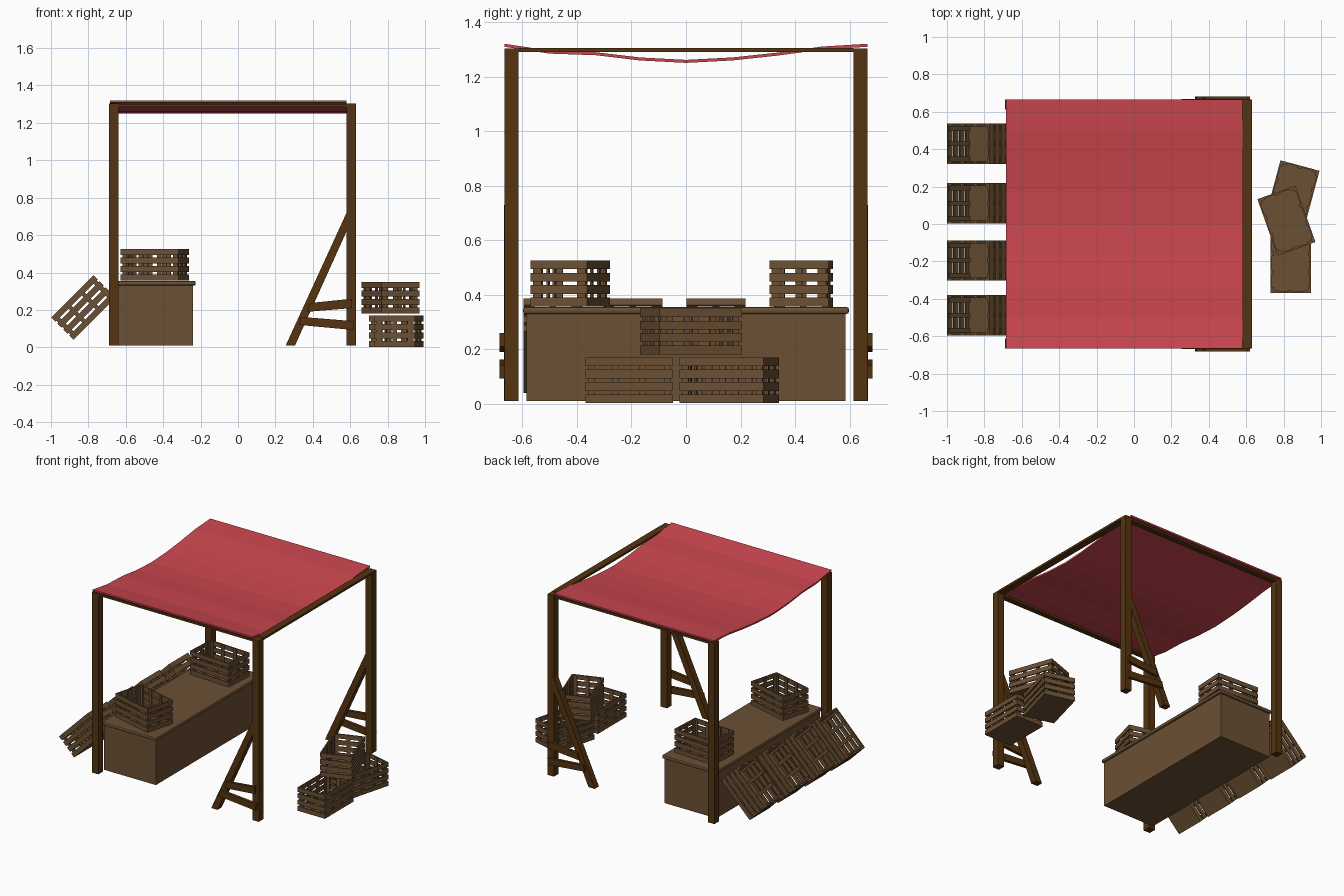
import bpy, bmesh
from math import radians
from mathutils import Matrix, Vector

if "Cube" in bpy.data.objects:
    bpy.data.objects.remove(bpy.data.objects["Cube"])


def material(name, rgb):
    m = bpy.data.materials.new(name)
    m.diffuse_color = (*rgb, 1)
    m.use_nodes = True
    m.node_tree.nodes["Principled BSDF"].inputs["Base Color"].default_value = m.diffuse_color
    return m


CRATE = material("crate_wood", (0.147, 0.08, 0.034))
FRAME = material("frame_wood", (0.089, 0.034, 0.005))
CLOTH = material("red_cloth", (0.6, 0.062, 0.08))


def finish(bm, name, mat):
    bmesh.ops.recalc_face_normals(bm, faces=bm.faces)
    me = bpy.data.meshes.new(name)
    bm.to_mesh(me)
    bm.free()
    me.materials.append(mat)
    ob = bpy.data.objects.new(name, me)
    bpy.context.collection.objects.link(ob)
    return ob


def add_box(bm, lo, hi):
    lo, hi = Vector(lo), Vector(hi)
    size = hi - lo
    bmesh.ops.create_cube(bm, size=1, matrix=Matrix.Translation((lo + hi) / 2) @ Matrix.Diagonal((*size, 1)))


def box(name, lo, hi, mat):
    bm = bmesh.new()
    add_box(bm, lo, hi)
    return finish(bm, name, mat)


def prism(name, pts, direction, mat):
    # closed outline of 3D points, extruded along a direction
    bm = bmesh.new()
    f = bm.faces.new([bm.verts.new(p) for p in pts])
    r = bmesh.ops.extrude_face_region(bm, geom=[f])
    bmesh.ops.translate(bm, vec=direction, verts=[v for v in r["geom"] if isinstance(v, bmesh.types.BMVert)])
    return finish(bm, name, mat)


# Corner posts, roof beams and side braces, mirrored front to back
for side, s in (("front", -1), ("back", 1)):
    def ybox(name, x0, x1, ya, yb, z0, z1):
        a, b = sorted((s * ya, s * yb))
        return box(name, (x0, a, z0), (x1, b, z1), FRAME)

    ybox(f"{side}_left_post", -0.69, -0.64, 0.613, 0.665, 0.01, 1.303)
    ybox(f"{side}_right_post", 0.58, 0.63, 0.613, 0.665, 0.01, 1.303)
    ybox(f"{side}_roof_beam", -0.64, 0.58, 0.62, 0.66, 1.285, 1.300)
    brace = [(0.255, 0.01), (0.305, 0.01), (0.585, 0.63), (0.585, 0.73)]
    low = [(0.325, 0.12), (0.335, 0.163), (0.62, 0.14), (0.615, 0.093)]
    high = [(0.37, 0.19), (0.385, 0.237), (0.61, 0.26), (0.61, 0.21)]
    for name, outline, y0, y1 in (("brace", brace, 0.62, 0.667),
                                  ("lower_brace_rail", low, 0.662, 0.683),
                                  ("upper_brace_rail", high, 0.662, 0.683)):
        prism(f"{side}_{name}", [(x, s * y0, z) for x, z in outline], (0, s * (y1 - y0), 0), FRAME)
box("right_roof_beam", (0.58, -0.613, 1.29), (0.63, 0.613, 1.305), FRAME)

# Sagging cloth canopy
sag = [(-0.665, 1.32), (-0.5, 1.295), (-0.33, 1.289), (-0.17, 1.27), (0, 1.261),
       (0.17, 1.27), (0.33, 1.287), (0.5, 1.31), (0.665, 1.32)]
outline = [(-0.685, y, z) for y, z in sag] + [(-0.685, y, z - 0.011) for y, z in reversed(sag)]
prism("canopy", outline, (1.265, 0, 0), CLOTH)

# Counter
box("counter_body", (-0.65, -0.585, 0.01), (-0.24, 0.585, 0.335), CRATE)
top = box("counter_top", (-0.66, -0.597, 0.33), (-0.227, 0.597, 0.355), CRATE)
bev = top.modifiers.new("rounded_edge", "BEVEL")
bev.width, bev.segments = 0.008, 2


# Slatted crate: base at z = 0, long axis along x
L, W, H, T = 0.16, 0.108, 0.168, 0.008
bm = bmesh.new()
add_box(bm, (-L + T, -W + T, 0), (L - T, W - T, 0.012))
slat, pitch = 0.032, (H - 0.032) / 3
for i in range(4):
    z0, z1 = i * pitch, i * pitch + slat
    for s in (-1, 1):
        a, b = sorted((s * W, s * (W - T)))
        add_box(bm, (-L, a, z0), (L, b, z1))
        a, b = sorted((s * L, s * (L - T)))
        add_box(bm, (a, -W + T, z0), (b, W - T, z1))
for s in (-1, 1):
    a, b = sorted((s * (W - T), s * (W - 2 * T)))
    for x in (-L + 0.02, -0.05, 0.05, L - 0.02):
        add_box(bm, (x - 0.012, a, 0.002), (x + 0.012, b, H - 0.002))
    a, b = sorted((s * (L - T), s * (L - 2 * T)))
    for y in (-W + 0.028, 0, W - 0.028):
        add_box(bm, (a, y - 0.012, 0.002), (b, y + 0.012, H - 0.002))
crate = finish(bm, "leaning_crate_1", CRATE)


def place(name, loc, turn=0, tilt=0):
    ob = crate if name == crate.name else bpy.data.objects.new(name, crate.data)
    if ob is not crate:
        bpy.context.collection.objects.link(ob)
    ob.location = loc
    ob.rotation_euler = (0, radians(tilt), radians(turn))


# Row of crates leaning on the counter
for i, y in enumerate((-0.488, -0.195, 0.11, 0.43)):
    place(f"leaning_crate_{i + 1}", (-0.767, y, 0.154), tilt=-45)
# Crates on the counter
place("counter_crate_front", (-0.445, -0.425, 0.358), turn=-15)
place("counter_crate_back", (-0.44, 0.422, 0.358), turn=-3)
# Stack of crates on the right
place("stack_crate_front", (0.838, -0.208, 0.003), turn=90)
place("stack_crate_back", (0.846, 0.158, 0.003), turn=75)
place("stack_crate_top", (0.815, 0.018, 0.182), turn=-70.5)
